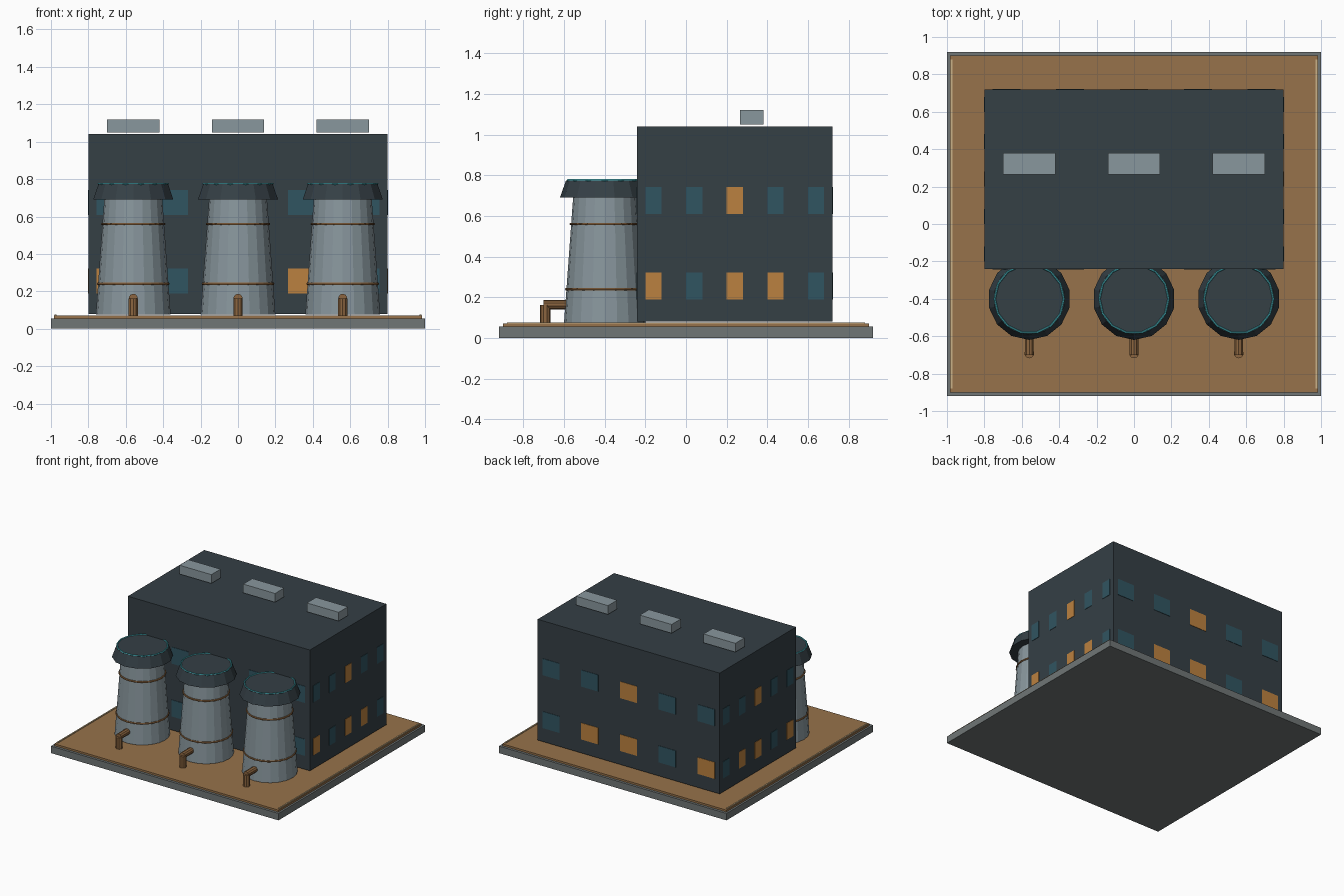
import bpy, math

if "Cube" in bpy.data.objects:
    bpy.data.objects.remove(bpy.data.objects["Cube"])


def mat(name, rgb):
    m = bpy.data.materials.new(name)
    m.diffuse_color = (*rgb, 1)
    m.use_nodes = True
    m.node_tree.nodes["Principled BSDF"].inputs["Base Color"].default_value = m.diffuse_color
    return m


STEEL = mat("steel", (0.25, 0.31, 0.34))
STONE = mat("stone", (0.16, 0.18, 0.18))
DARK = mat("dark_slate", (0.035, 0.05, 0.06))
BROWN = mat("brown", (0.31, 0.17, 0.07))
COPPER = mat("copper", (0.26, 0.13, 0.05))
SAND = mat("sand", (0.6, 0.45, 0.25))
GLASS = mat("unlit_glass", (0.03, 0.09, 0.12))
LIT = mat("lit_glass", (0.5, 0.22, 0.05))
TEAL = mat("teal", (0.06, 0.4, 0.45))


def finish(name, m):
    ob = bpy.context.object
    ob.name = name
    ob.data.materials.append(m)
    return ob


def box(name, lo, hi, m):
    c = [(a + b) / 2 for a, b in zip(lo, hi)]
    bpy.ops.mesh.primitive_cube_add(size=1, location=c)
    bpy.context.object.scale = [b - a for a, b in zip(lo, hi)]
    bpy.ops.object.transform_apply(location=False, rotation=False)
    return finish(name, m)


def cone(name, loc, r1, r2, h, n, m, rot=(0, 0, 0)):
    bpy.ops.mesh.primitive_cone_add(vertices=n, radius1=r1, radius2=r2, depth=h,
                                    location=loc, rotation=rot)
    return finish(name, m)


def ring(name, loc, r, thick, m, n=24):
    bpy.ops.mesh.primitive_torus_add(major_radius=r, minor_radius=thick, location=loc,
                                     major_segments=n, minor_segments=6)
    return finish(name, m)


# plinth, yard and edge strips
box("plinth", (-1, -0.92, 0), (1, 0.92, 0.055), STONE)
box("yard", (-0.985, -0.9, 0.055), (0.985, 0.9, 0.07), BROWN)
for s in (-1, 1):
    box("edge_strip", (s * 0.975 - 0.005, -0.88, 0.065), (s * 0.975 + 0.005, 0.88, 0.076), SAND)

# main hall with roof vents
box("hall", (-0.8, -0.24, 0.08), (0.8, 0.72, 1.04), DARK)
for x in (-0.56, 0, 0.56):
    box("roof_vent", (x - 0.14, 0.265, 1.05), (x + 0.14, 0.38, 1.12), STEEL)

# window rows on all four walls, a few lit
e = 0.003
for z, lit in ((0.255, (0, 2, 3)), (0.675, (2,))):
    for i in range(5):
        m = LIT if i in lit else GLASS
        x, y = (i - 2) * 0.341, 0.24 + (i - 2) * 0.2
        for wall in (-0.24, 0.72):
            box("window", (x - 0.075, wall - e, z - 0.066), (x + 0.075, wall + e, z + 0.066), m)
        for wall in (-0.8, 0.8):
            box("window", (wall - e, y - 0.04, z - 0.066), (wall + e, y + 0.04, z + 0.066), m)

# cooling towers with bands, cap, glowing rim and drain pipe
for x in (-0.56, 0, 0.56):
    y = -0.4
    cone("tower", (x, y, 0.385), 0.2, 0.155, 0.62, 20, STEEL)
    cone("tower_cap", (x, y, 0.7325), 0.22, 0.19, 0.085, 14, DARK)
    ring("tower_rim", (x, y, 0.775), 0.185, 0.006, TEAL, 14)
    ring("lower_band", (x, y, 0.24), 0.188, 0.007, COPPER)
    ring("upper_band", (x, y, 0.56), 0.166, 0.007, COPPER)
    cone("drain_pipe", (x, -0.63, 0.163), 0.024, 0.024, 0.14, 10, COPPER, (math.pi / 2, 0, 0))
    cone("drain_spout", (x, -0.692, 0.117), 0.026, 0.026, 0.09, 10, COPPER)
